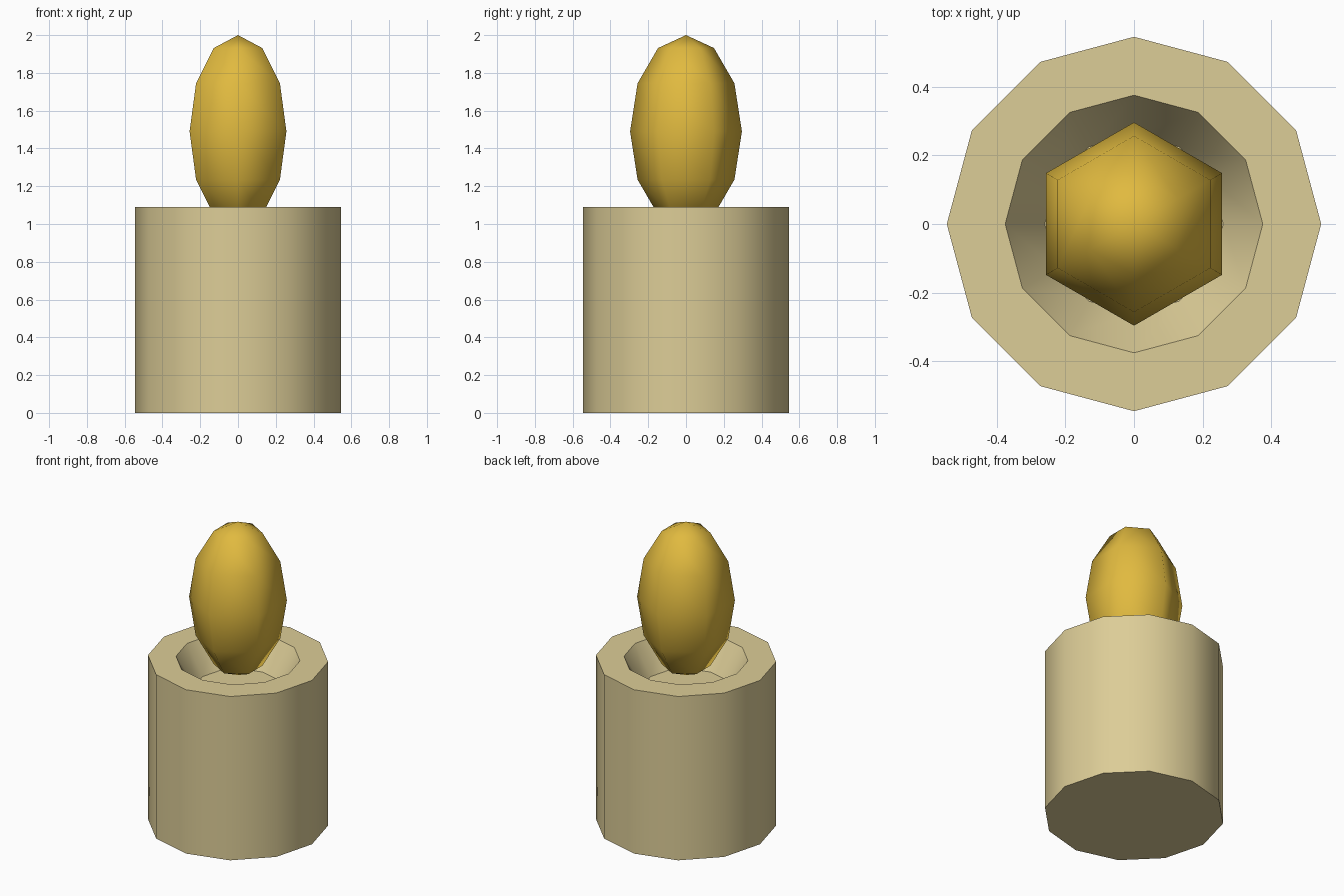
import bpy, bmesh, math
from mathutils import Matrix

if "Cube" in bpy.data.objects:
    bpy.data.objects.remove(bpy.data.objects["Cube"])


def material(name, color):
    m = bpy.data.materials.new(name)
    m.diffuse_color = color
    m.use_nodes = True
    m.node_tree.nodes["Principled BSDF"].inputs["Base Color"].default_value = m.diffuse_color
    return m


def add_object(name, bm, mat, angle):
    bmesh.ops.recalc_face_normals(bm, faces=bm.faces)
    mesh = bpy.data.meshes.new(name)
    bm.to_mesh(mesh)
    bm.free()
    obj = bpy.data.objects.new(name, mesh)
    bpy.context.collection.objects.link(obj)
    mesh.materials.append(mat)
    bpy.ops.object.select_all(action='DESELECT')
    obj.select_set(True)
    bpy.context.view_layer.objects.active = obj
    bpy.ops.object.shade_smooth_by_angle(angle=math.radians(angle))
    return obj


# Wax body: 12-sided column with a tapered hollow in the top
SIDES = 12
profile = [(0.545, 0.0), (0.545, 1.09), (0.375, 1.09), (0.26, 0.9)]  # radius, height
bm = bmesh.new()
rings = []
for r, z in profile:
    rings.append([bm.verts.new((r * math.cos(math.tau * i / SIDES),
                                r * math.sin(math.tau * i / SIDES), z))
                  for i in range(SIDES)])
for lower, upper in zip(rings, rings[1:]):
    for i in range(SIDES):
        j = (i + 1) % SIDES
        bm.faces.new((lower[i], lower[j], upper[j], upper[i]))
bm.faces.new(rings[0])    # underside
bm.faces.new(rings[-1])   # hollow floor
add_object("candle_body", bm, material("wax", (0.72, 0.61, 0.31, 1)), 40)

# Flame: stretched six-sided low-poly sphere hovering over the hollow
bm = bmesh.new()
bmesh.ops.create_uvsphere(
    bm, u_segments=6, v_segments=6, radius=1.0,
    matrix=Matrix.Translation((0, 0, 1.49)) @ Matrix.Diagonal((0.296, 0.296, 0.51, 1)))
# Put corners on the y axis whatever the primitive's starting angle
widest = max(bm.verts, key=lambda v: v.co.xy.length)
turn = math.pi / 2 - math.atan2(widest.co.y, widest.co.x)
bmesh.ops.rotate(bm, verts=bm.verts, cent=(0, 0, 0), matrix=Matrix.Rotation(turn, 3, 'Z'))
add_object("flame", bm, material("flame_yellow", (0.75, 0.49, 0.05, 1)), 80)
